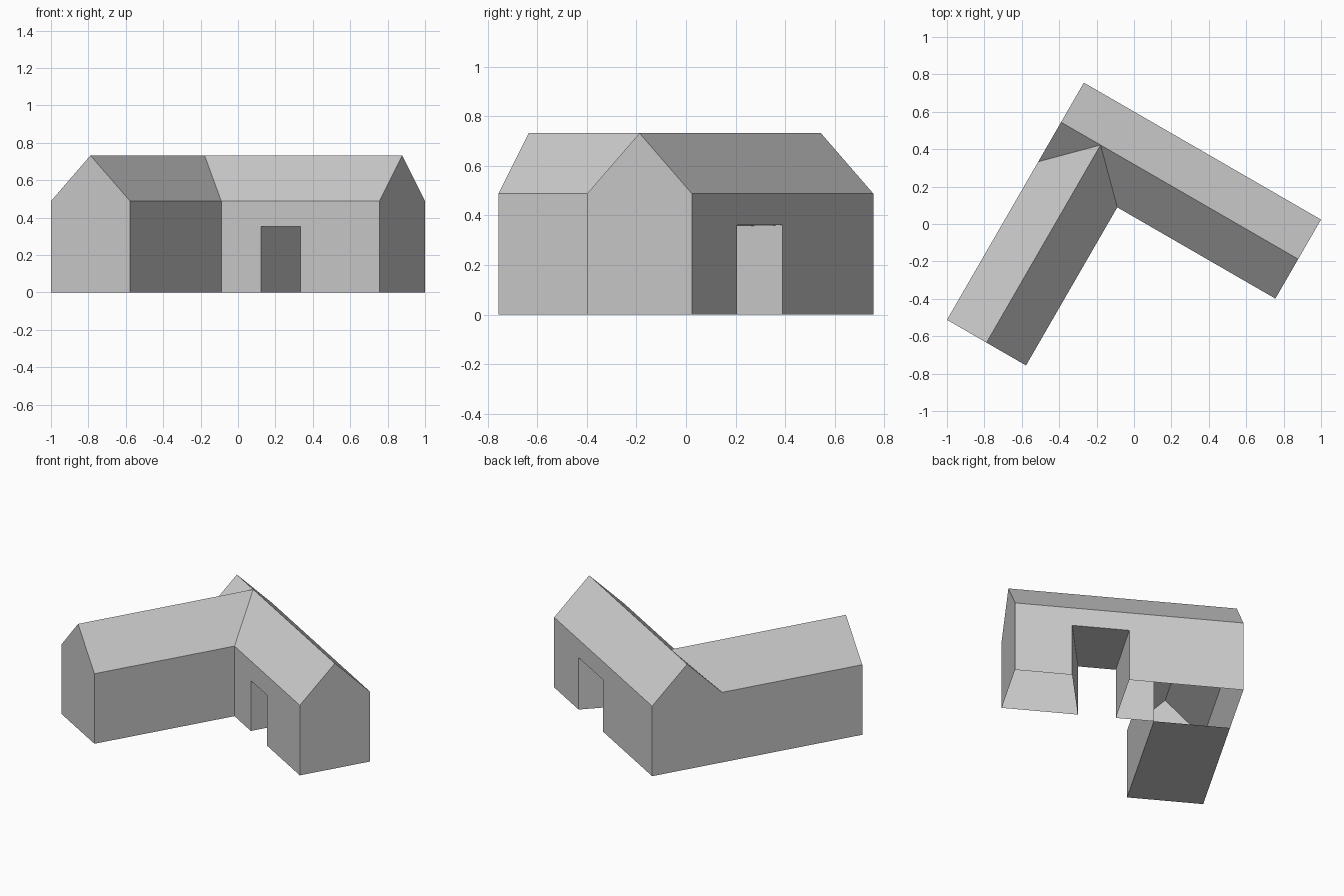
import bpy
import bmesh
from math import radians
from mathutils import Matrix, Vector

cube = bpy.data.objects.get("Cube")
if cube:
    bpy.data.objects.remove(cube, do_unlink=True)

# One plain grey for the whole building
grey = bpy.data.materials.new("plain_grey")
grey.use_nodes = True
colour = (0.6, 0.6, 0.6, 1)
grey.diffuse_color = colour
grey.node_tree.nodes["Principled BSDF"].inputs["Base Color"].default_value = colour

# Plan frame: the unit is one wing width, the origin is where the west wall
# meets the front line of the long wing
WIDTH = 0.488
PLACE = (Matrix.Translation((-0.512, 0.333, 0))
         @ Matrix.Rotation(radians(-30), 4, 'Z') @ Matrix.Scale(WIDTH, 4))

EAVE, RIDGE = 1.0, 1.5       # heights
LONG, SHORT = 3.0, -2.0      # far ends of the two wings
MID = 0.5                    # ridge line, half a width in
DOOR_W = 1.5                 # straight passage side
DOOR_FRONT, DOOR_BACK = 2.0, 2.25   # splayed passage side
TOP_FRONT, TOP_BACK = 0.72, 0.74


def panels(name, *faces):
    """Make one object from flat faces; each face is (outward hint, points)."""
    bm = bmesh.new()
    for hint, points in faces:
        face = bm.faces.new([bm.verts.new(p) for p in points])
        face.normal_update()
        if face.normal.dot(Vector(hint)) < 0:
            face.normal_flip()
    bmesh.ops.remove_doubles(bm, verts=bm.verts, dist=0.0001)
    bm.transform(PLACE)
    mesh = bpy.data.meshes.new(name)
    bm.to_mesh(mesh)
    bm.free()
    mesh.materials.append(grey)
    obj = bpy.data.objects.new(name, mesh)
    bpy.context.collection.objects.link(obj)
    return obj


def door_wall(y, start, door_end, top):
    """Wall along the long wing with the passage notched out of its foot."""
    return [(start, y, 0), (DOOR_W, y, 0), (DOOR_W, y, top), (door_end, y, top),
            (door_end, y, 0), (LONG, y, 0), (LONG, y, EAVE), (start, y, EAVE)]


EAST, WEST, FRONT, BACK, UP, DOWN = ((1, 0, 0), (-1, 0, 0), (0, -1, 0),
                                     (0, 1, 0), (0, 0, 1), (0, 0, -1))

# Long wing walls
panels("long_wing_walls",
       (FRONT, door_wall(0, 1, DOOR_FRONT, TOP_FRONT)),
       (BACK, door_wall(1, 0, DOOR_BACK, TOP_BACK)),
       (EAST, [(LONG, 0, 0), (LONG, 1, 0), (LONG, 1, EAVE),
               (LONG, MID, RIDGE), (LONG, 0, EAVE)]))

# Short wing walls; the west wall runs on into the long wing's gable
panels("short_wing_walls",
       (WEST, [(0, SHORT, 0), (0, 1, 0), (0, 1, EAVE), (0, MID, RIDGE),
               (0, 0, EAVE), (0, SHORT, EAVE)]),
       (EAST, [(1, SHORT, 0), (1, 0, 0), (1, 0, EAVE), (1, SHORT, EAVE)]),
       (FRONT, [(0, SHORT, 0), (1, SHORT, 0), (1, SHORT, EAVE),
                (MID, SHORT, RIDGE), (0, SHORT, EAVE)]))

# Roofs, meeting in two valleys below the ridge crossing
crossing = (MID, MID, RIDGE)
panels("long_wing_roof",
       (UP, [(0, 1, EAVE), (0, MID, RIDGE), (LONG, MID, RIDGE), (LONG, 1, EAVE)]),
       (UP, [(1, 0, EAVE), (LONG, 0, EAVE), (LONG, MID, RIDGE), crossing]),
       (UP, [(0, 0, EAVE), crossing, (0, MID, RIDGE)]))
panels("short_wing_roof",
       *[(UP, [(x, SHORT, EAVE), (x, 0, EAVE), crossing, (MID, SHORT, RIDGE)])
         for x in (0, 1)])

# Floor under the short wing only
panels("short_wing_floor",
       (DOWN, [(0, SHORT, 0), (1, SHORT, 0), (1, 0, 0), (0, 0, 0)]))

# Passage through the long wing: two sides and a ceiling
passage = [(DOOR_W, DOOR_W, EAST), (DOOR_FRONT, DOOR_BACK, WEST)]
panels("passage_lining",
       *[(hint, [(f, 0, 0), (b, 1, 0), (b, 1, TOP_BACK), (f, 0, TOP_FRONT)])
         for f, b, hint in passage],
       (DOWN, [(DOOR_W, 0, TOP_FRONT), (DOOR_FRONT, 0, TOP_FRONT),
               (DOOR_BACK, 1, TOP_BACK), (DOOR_W, 1, TOP_BACK)]))
